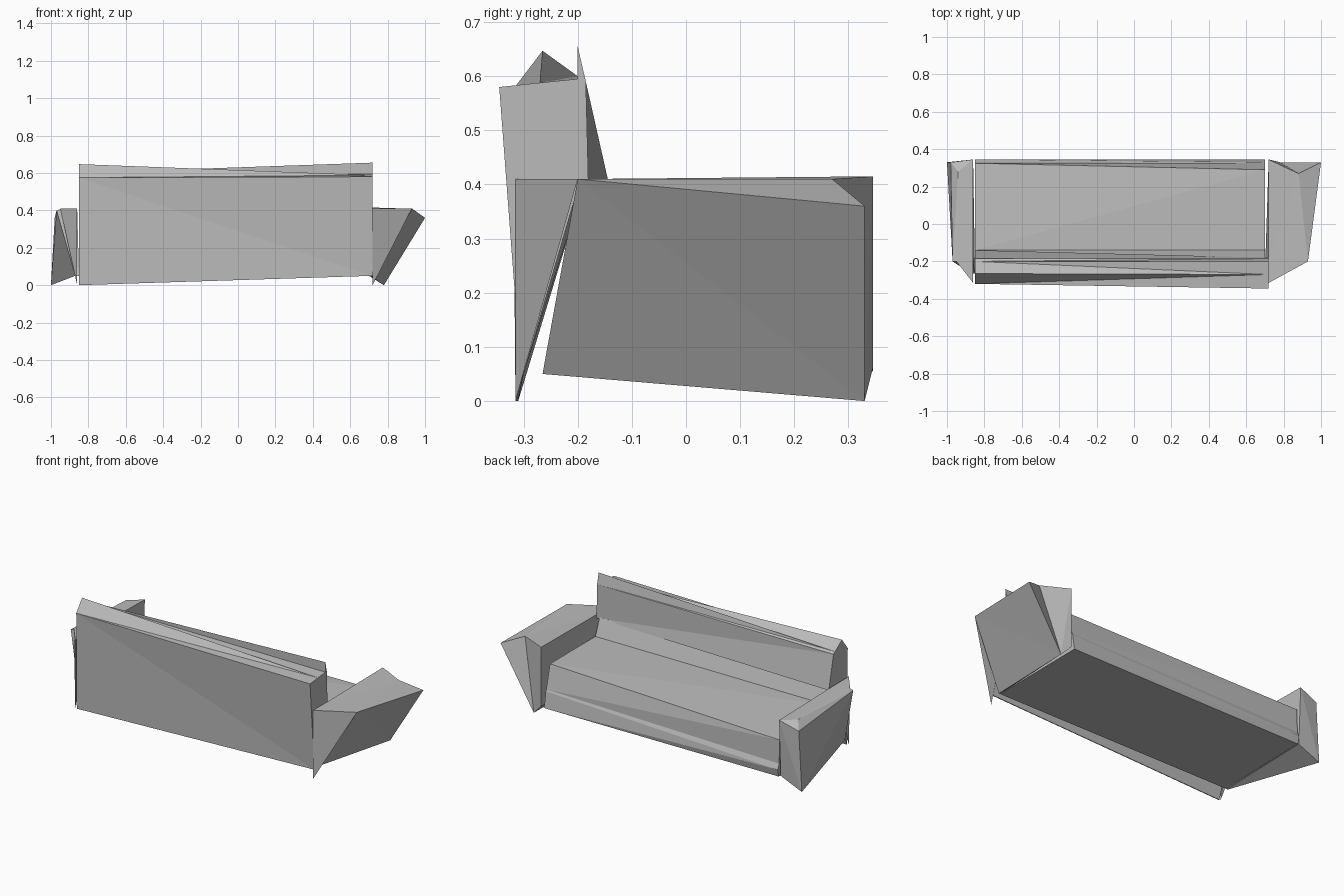
import bpy
import bmesh
from mathutils import Vector

default_cube = bpy.data.objects.get("Cube")
if default_cube:
    bpy.data.objects.remove(default_cube, do_unlink=True)


def make_material(name, colour):
    material = bpy.data.materials.new(name)
    material.use_nodes = True
    material.diffuse_color = colour
    shader = material.node_tree.nodes["Principled BSDF"]
    shader.inputs["Base Color"].default_value = colour
    return material


fabric = make_material("plain grey", (0.5, 0.5, 0.5, 1))


def finish_object(name, builder):
    """Turn a bmesh into a flat shaded object with the fabric material."""
    bmesh.ops.triangulate(builder, faces=builder.faces[:])
    bmesh.ops.recalc_face_normals(builder, faces=builder.faces[:])
    mesh = bpy.data.meshes.new(name)
    builder.to_mesh(mesh)
    builder.free()
    mesh.materials.append(fabric)
    part = bpy.data.objects.new(name, mesh)
    bpy.context.scene.collection.objects.link(part)


def loft(name, first_profile, second_profile):
    """Bridge two matching end profiles and cap both ends."""
    builder = bmesh.new()
    first = [builder.verts.new(point) for point in first_profile]
    second = [builder.verts.new(point) for point in second_profile]
    count = len(first)
    for index in range(count):
        following = (index + 1) % count
        builder.faces.new((first[index], first[following],
                           second[following], second[index]))
    builder.faces.new(first[::-1])
    builder.faces.new(second)
    finish_object(name, builder)


def wedge(name, corners):
    """Closed solid around four corner points."""
    builder = bmesh.new()
    verts = [builder.verts.new(corner) for corner in corners]
    for skipped in verts:
        builder.faces.new([vert for vert in verts if vert is not skipped])
    finish_object(name, builder)


def across(x, profile):
    """Place a side profile of depth and height at a given width."""
    return [Vector((x, depth, height)) for depth, height in profile]


right_end, left_end = -0.85, 0.72
seat_left = 0.7
arm_top = 0.41

# Backrest: slab tapering to the floor, its top ridge falling to the left
loft("backrest",
     across(right_end, [(-.315, 0), (-.32, .575), (-.265, .647),
                        (-.2, .6), (-.185, arm_top), (-.31, 0)]),
     across(left_end, [(-.305, .05), (-.345, .58), (-.27, .588),
                       (-.2, .595), (-.195, arm_top), (-.3, .05)]))

# Inner panel: rises to the left and leans onto the seat at the right
loft("backrest_panel",
     across(right_end, [(-.2, .39), (-.2, .6), (-.185, .59), (-.14, .39)]),
     across(left_end, [(-.2, .39), (-.2, .655), (-.185, .59), (-.18, .39)]))

# Seat: low cushion with a raised rear lip and a steep front
loft("seat",
     across(right_end, [(-.265, .05), (-.2, arm_top), (-.18, .4), (-.14, .3),
                        (.325, .27), (.33, .13), (.345, .1), (.335, .055)]),
     across(seat_left, [(-.265, .05), (-.2, arm_top), (-.18, .4), (-.14, .3),
                        (.29, .3), (.325, .16), (.33, .15), (.345, .055)]))

# Left arm: flares outward towards the top
rear_low, rear_high, end_y = -.265, -.2, .33
loft("left_arm",
     [(seat_left, rear_low, .05), (.71, rear_low, .05), (.93, rear_high, arm_top),
      (.88, rear_high, arm_top), (left_end, rear_high, arm_top)],
     [(left_end, .345, .06), (.78, end_y, 0), (1, end_y, .36),
      (.88, .27, arm_top), (left_end, .345, .415)])

# Right arm: nearly upright, spreading at its lower corner
loft("right_arm",
     [(right_end, rear_low, .05), (-.87, rear_low, .05), (-.97, rear_high, .4),
      (-.94, rear_high, arm_top), (-.86, rear_high, arm_top)],
     [(-.86, end_y, .06), (-1, end_y, 0), (-.98, end_y, .36),
      (-.94, .28, .4), (-.86, .345, .4)])

# Gussets joining the arms to the backrest
gusset_y = -.315
for name, inner, outer in (("left_gusset", left_end, .93),
                           ("right_gusset", -.86, -.95)):
    wedge(name, [(inner, gusset_y, arm_top), (outer, rear_high, arm_top),
                 (inner, rear_high, arm_top), (inner, gusset_y, 0)])
